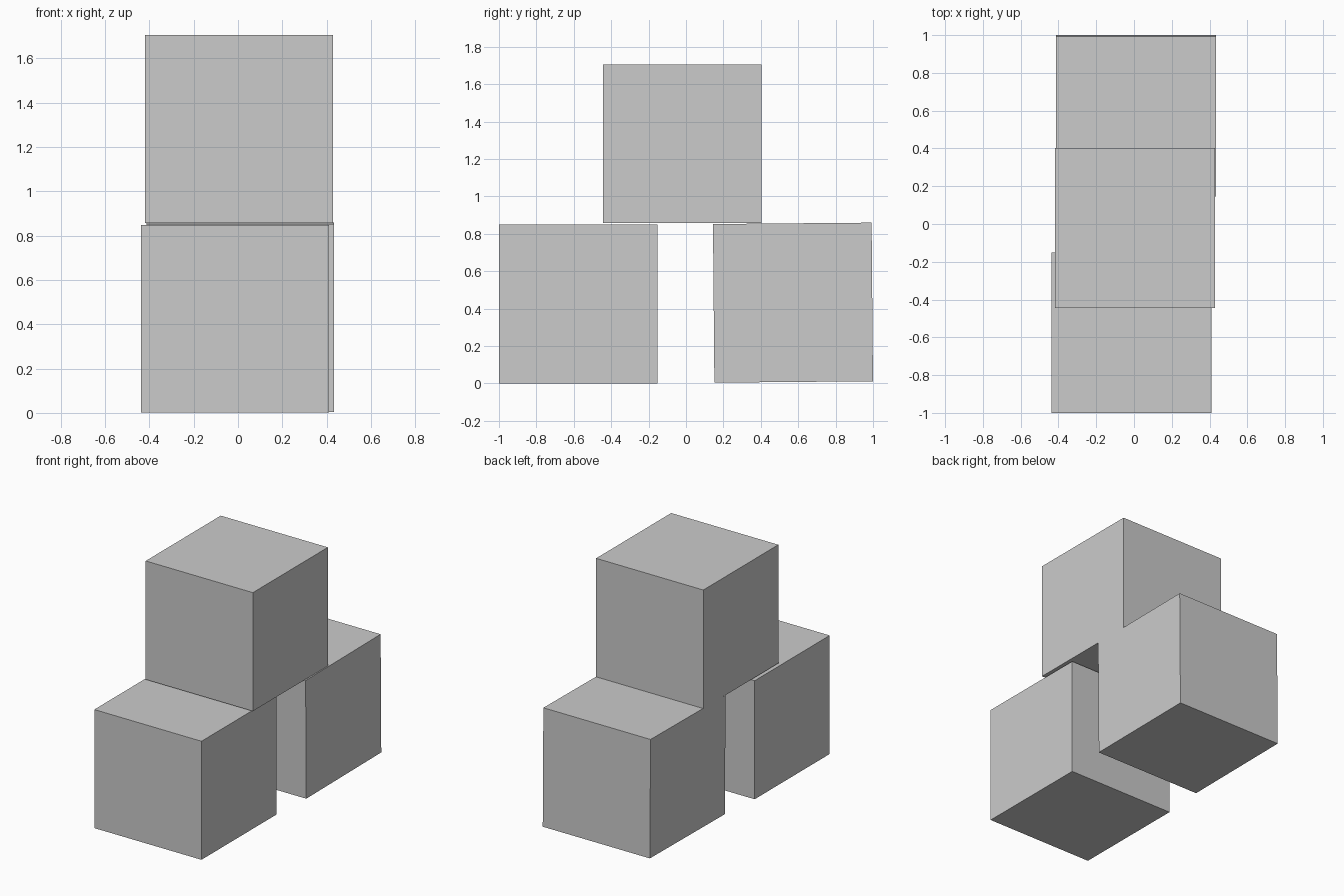
import bpy
from math import radians

if "Cube" in bpy.data.objects:
    bpy.data.objects.remove(bpy.data.objects["Cube"])

SIZE = 0.848  # edge length shared by all blocks


def block(name, centre, tilt=0.0):
    bpy.ops.mesh.primitive_cube_add(size=SIZE, location=centre,
                                    rotation=(radians(tilt), 0, 0))
    bpy.context.object.name = name


# Two base blocks with a gap; the rear one leans very slightly
block("front_block", (-0.013, -0.576, 0.425))
block("rear_block", (0.010, 0.572, 0.432), tilt=0.5)

# Block bridging the gap on top
block("top_block", (0.005, -0.021, 1.281))
